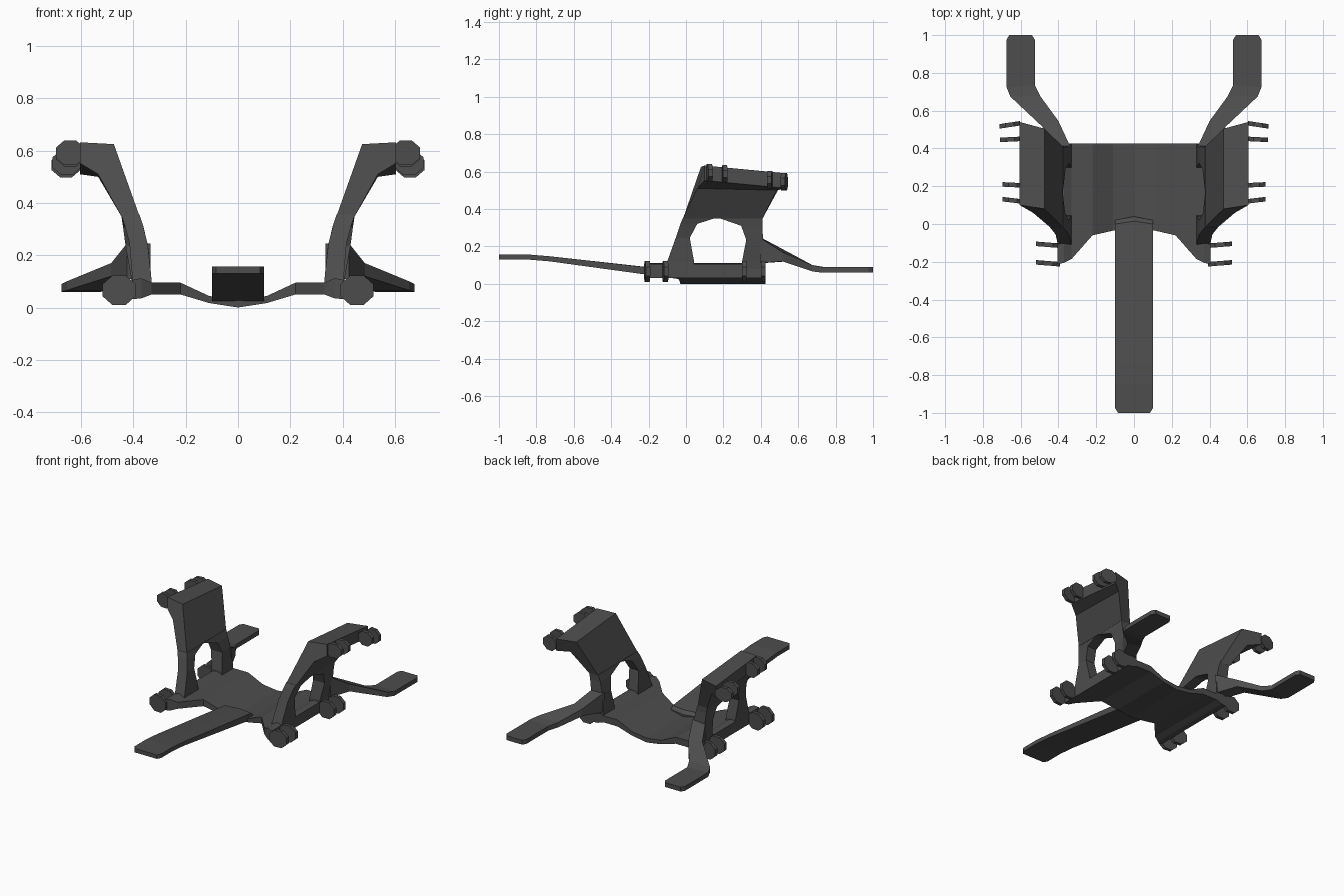
import bpy, bmesh
from math import sin, cos, pi

if "Cube" in bpy.data.objects:
    bpy.data.objects.remove(bpy.data.objects["Cube"])

dark = bpy.data.materials.new("dark_metal")
dark.diffuse_color = (0.075, 0.075, 0.075, 1)
dark.use_nodes = True
dark.node_tree.nodes["Principled BSDF"].inputs["Base Color"].default_value = dark.diffuse_color


def loft(name, loops, mirror=True):
    """Skin equal-length loops of points, cap both ends, optionally mirror in x."""
    bm = bmesh.new()
    rings = [[bm.verts.new(p) for p in loop] for loop in loops]
    n = len(rings[0])
    for a, b in zip(rings, rings[1:]):
        for i in range(n):
            j = (i + 1) % n
            bm.faces.new((a[i], a[j], b[j], b[i]))
    bm.faces.new(rings[0])
    bm.faces.new(rings[-1][::-1])
    bmesh.ops.recalc_face_normals(bm, faces=bm.faces)
    me = bpy.data.meshes.new(name)
    bm.to_mesh(me)
    bm.free()
    me.materials.append(dark)
    ob = bpy.data.objects.new(name, me)
    bpy.context.collection.objects.link(ob)
    if mirror:
        ob.modifiers.new("mirror", "MIRROR")
    return ob


# Dished base plate: x, front y, bottom z, top z
half = [(0, -.03, 0, .03), (.11, -.035, .017, .044), (.22, -.06, .05, .095),
        (.33, -.185, .05, .095), (.37, -.205, .035, .112), (.405, -.213, .032, .105)]
stations = [(-x, y, b, t) for x, y, b, t in half[:0:-1]] + half
loft("base_plate", [[(x, y, b), (x, .425, b), (x, .425, t), (x, y, t)]
                    for x, y, b, t in stations], mirror=False)

# Front tongue: y at middle, y at sides, half width, top z, bottom z
tongue = [(-1, -1, .085, .157, .13), (-.975, -.975, .1, .157, .13),
          (-.85, -.85, .1, .157, .13), (-.73, -.73, .1, .147, .12),
          (.015, .0, .1, .065, .02), (.04, .02, .1, .045, .015)]
loft("front_tongue", [[(-w, s, t), (0, m, t), (w, s, t), (w, s, b), (0, m, b), (-w, s, b)]
                      for m, s, w, t, b in tongue], mirror=False)

# Side wall pillars around the opening: z, front y, back y, inner x, outer x
pillars = {
    "front_pillar": [(.08, -.115, .045, .33, .405), (.12, -.10, .043, .332, .405),
                     (.245, -.055, .02, .346, .415), (.32, -.03, .06, .365, .435),
                     (.355, -.015, .166, .377, .447)],
    "rear_pillar": [(.08, .30, .42, .33, .405), (.12, .30, .42, .332, .41),
                    (.235, .322, .412, .344, .43), (.31, .295, .408, .362, .44),
                    (.355, .166, .41, .377, .447)],
}
for name, rows in pillars.items():
    loft(name, [[(xi, f, z), (xi, b, z), (xo, b, z), (xo, f, z)]
                for z, f, b, xi, xo in rows])

# Upper wall and outward flange: x, z, front y, back y, drop at the back
panel = [(.377, .35, -.015, .41, 0), (.475, .625, .08, .505, .035),
         (.605, .632, .10, .54, .042), (.605, .552, .10, .54, .042),
         (.535, .51, .06, .485, .01), (.447, .35, -.015, .41, 0)]
loft("wall_panel", [[(x, f, z) for x, z, f, b, d in panel],
                    [(x, b, z - d) for x, z, f, b, d in panel]])

# Rear legs: inner x,y, outer x,y, top z, bottom z
leg = [(.54, 1, .66, 1, .09, .06), (.525, .975, .675, .975, .09, .06),
       (.525, .735, .675, .725, .09, .06), (.495, .675, .655, .675, .1, .066),
       (.40, .545, .485, .515, .17, .12), (.335, .405, .425, .395, .245, .11)]
loft("rear_leg", [[(xi, yi, t), (xo, yo, t), (xo, yo, b), (xi, yi, b)]
                  for xi, yi, xo, yo, t, b in leg])


# Thin octagonal clip lobes along the flange and the base edge
def clip(name, x, y, z, rx, rz, skew):
    loops = []
    for dy in (-.012, .012):
        ring = []
        for k in range(8):
            a = pi / 8 + k * pi / 4
            dx = rx * cos(a) / cos(pi / 8)
            ring.append((x + dx, y + dy + skew * dx, z + rz * sin(a) / cos(pi / 8)))
        loops.append(ring)
    loft(name, loops)


for i, (x, y, z, s) in enumerate([(.642, .125, .592, .12), (.642, .207, .587, .05),
                                  (.655, .448, .555, -.05), (.658, .525, .545, -.15)]):
    clip(f"flange_clip_{i + 1}", x, y, z, .055, .047, s)
for i, y in enumerate((-.208, -.11, .312, .412)):
    clip(f"base_clip_{i + 1}", .455, y, .066, .063, .056, .08 if y < 0 else 0)
